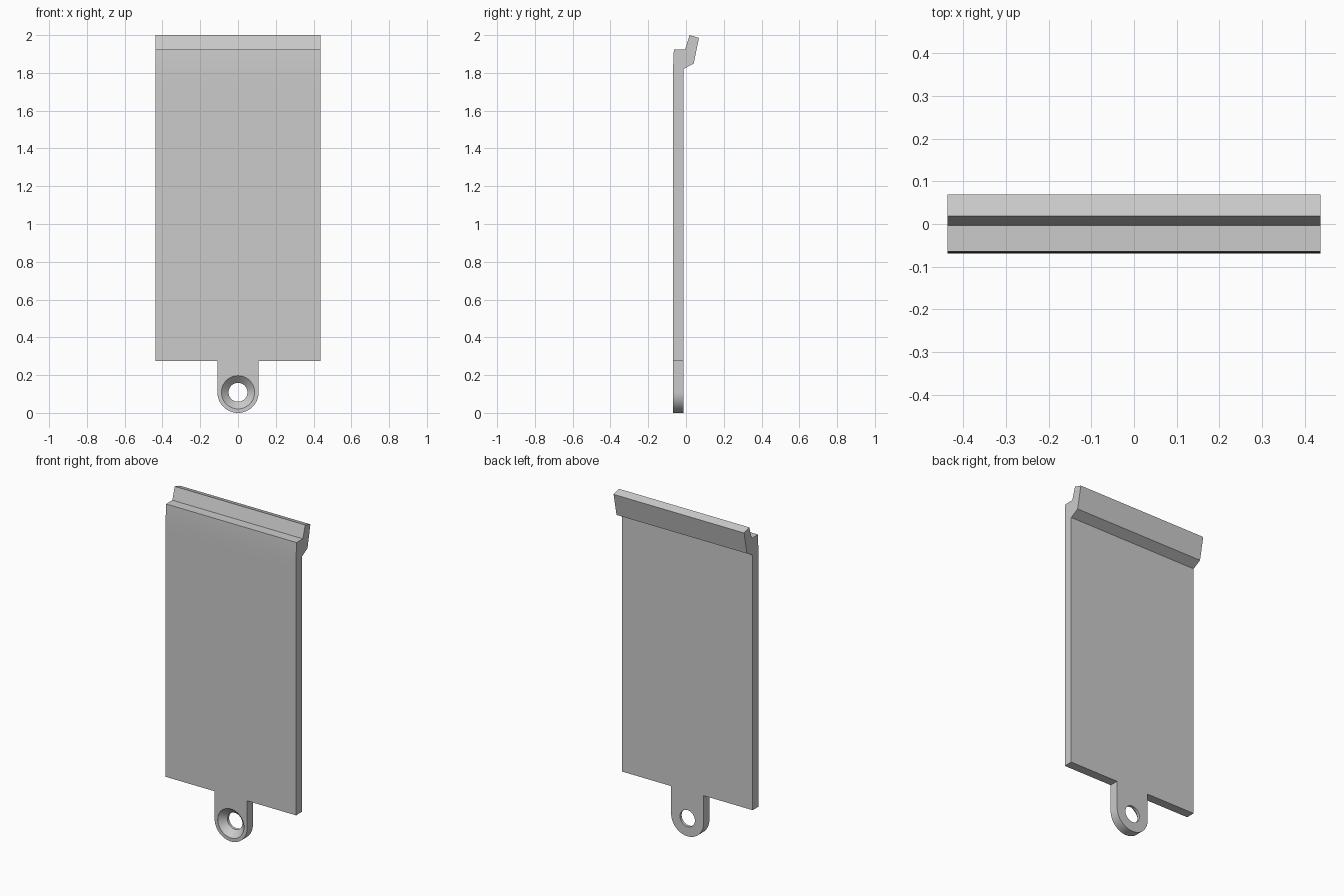
import bpy, bmesh
from math import sin, cos, pi, radians

if "Cube" in bpy.data.objects:
    bpy.data.objects.remove(bpy.data.objects["Cube"])

FRONT, BACK = -0.0685, -0.0135
HOLE_Z, TAB_R = 0.109, 0.109


def prism(name, points, offset):
    """Extrude a closed outline of 3D points along an offset vector."""
    bm = bmesh.new()
    face = bm.faces.new([bm.verts.new(p) for p in points])
    res = bmesh.ops.extrude_face_region(bm, geom=[face])
    moved = [v for v in res["geom"] if isinstance(v, bmesh.types.BMVert)]
    bmesh.ops.translate(bm, verts=moved, vec=offset)
    return finish(name, bm)


def finish(name, bm):
    bmesh.ops.recalc_face_normals(bm, faces=bm.faces[:])
    mesh = bpy.data.meshes.new(name)
    bm.to_mesh(mesh)
    bm.free()
    obj = bpy.data.objects.new(name, mesh)
    bpy.context.collection.objects.link(obj)
    return obj


def boolean(obj, cutter, operation):
    mod = obj.modifiers.new(operation.lower(), "BOOLEAN")
    mod.operation, mod.object, mod.solver = operation, cutter, "EXACT"
    bpy.context.view_layer.objects.active = obj
    bpy.ops.object.modifier_apply(modifier=mod.name)
    bpy.data.objects.remove(cutter, do_unlink=True)


# Side profile: thin panel, gently curved front near the top, ledge and hook lip
bow = [(FRONT + 0.0045 * (i / 8) ** 3, 1.73 + 0.195 * i / 8) for i in range(9)]
side = [(BACK, -0.1), (FRONT, -0.1)] + bow + [
    (-0.004, 1.925), (0.019, 2.0), (0.0685, 1.985), (0.041, 1.85), (BACK, 1.82)]
cover = prism("cover_panel", [(-0.6, y, z) for y, z in side], (1.2, 0, 0))

# Front outline: rectangle with a round-ended screw tab
tab = [(TAB_R * cos(pi + pi * i / 32), HOLE_Z + TAB_R * sin(pi + pi * i / 32))
       for i in range(33)]
outline = [(-0.437, 2.1), (-0.437, 0.275), (-TAB_R, 0.275)] + tab + [
    (TAB_R, 0.275), (0.437, 0.275), (0.437, 2.1)]
boolean(cover, prism("outline_helper", [(x, -0.2, z) for x, z in outline],
                     (0, 0.4, 0)), "INTERSECT")

# Countersunk screw hole: stacked rings of (y, radius)
bm = bmesh.new()
N = 48
rings = [[bm.verts.new((r * cos(2 * pi * i / N), y, HOLE_Z + r * sin(2 * pi * i / N)))
          for i in range(N)]
         for y, r in [(-0.1, 0.088), (FRONT + 0.001, 0.088), (-0.03, 0.05), (0.05, 0.05)]]
for a, b in zip(rings, rings[1:]):
    for i in range(N):
        j = (i + 1) % N
        bm.faces.new((a[i], a[j], b[j], b[i]))
bm.faces.new(rings[0])
bm.faces.new(rings[-1])
boolean(cover, finish("hole_helper", bm), "DIFFERENCE")

cover.select_set(True)
bpy.context.view_layer.objects.active = cover
bpy.ops.object.shade_smooth_by_angle(angle=radians(20))
